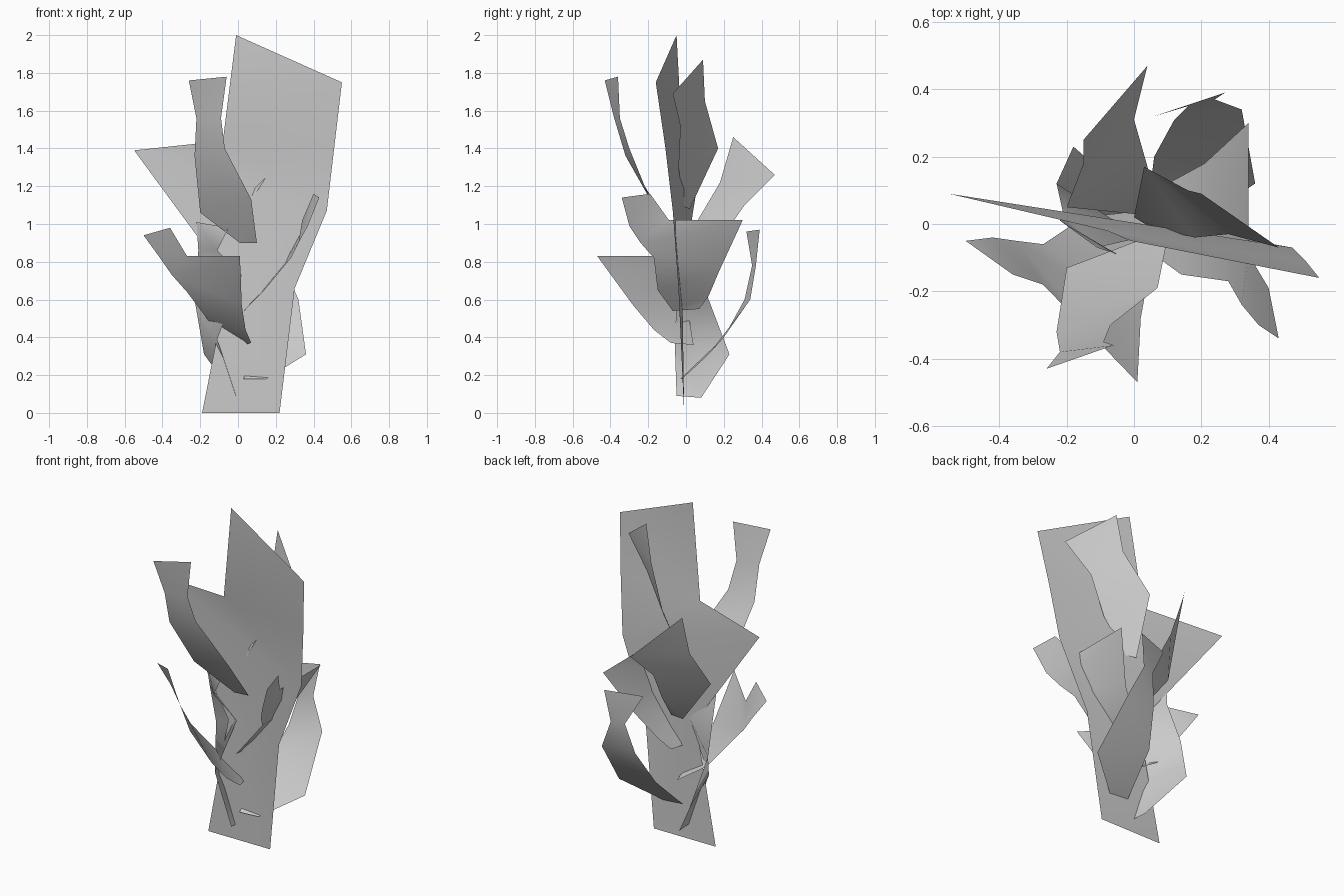
import bpy
import bmesh
from mathutils import Vector

# Remove the default object
default_cube = bpy.data.objects.get("Cube")
if default_cube:
    bpy.data.objects.remove(default_cube, do_unlink=True)


def make_material(name, colour):
    material = bpy.data.materials.new(name)
    material.use_nodes = True
    material.diffuse_color = colour
    shader = material.node_tree.nodes["Principled BSDF"]
    shader.inputs["Base Color"].default_value = colour
    return material


pale_grey = make_material("pale_grey", (.6, .6, .6, 1))


def make_leaf(name, left_edge, right_edge, smooth_angle=.8):
    """Bridge two edges, listed from stem to tip, into one thin blade."""
    mesh = bpy.data.meshes.new(name)
    blade = bmesh.new()
    left_verts = [blade.verts.new(Vector(point)) for point in left_edge]
    right_verts = [blade.verts.new(Vector(point)) for point in right_edge]
    pairs = list(zip(left_verts, right_verts))
    for (near_left, near_right), (far_left, far_right) in zip(pairs, pairs[1:]):
        blade.faces.new((near_left, near_right, far_right, far_left))
    bmesh.ops.triangulate(blade, faces=blade.faces[:], quad_method="SHORT_EDGE")
    bmesh.ops.recalc_face_normals(blade, faces=blade.faces[:])
    blade.to_mesh(mesh)
    blade.free()
    mesh.materials.append(pale_grey)

    leaf = bpy.data.objects.new(name, mesh)
    bpy.context.collection.objects.link(leaf)
    bpy.ops.object.select_all(action="DESELECT")
    leaf.select_set(True)
    bpy.context.view_layer.objects.active = leaf
    bpy.ops.object.shade_smooth_by_angle(angle=smooth_angle)
    return leaf


# Broad upright blade that carries the others
make_leaf(
    "central_blade",
    [(-.19, -.01, 0), (-.05, -.02, .71), (-.55, .09, 1.39),
     (-.08, -.02, 1.44), (-.01, -.05, 2)],
    [(.22, -.01, 0), (.3, -.04, .66), (.47, -.07, 1.07),
     (.51, -.11, 1.41), (.55, -.16, 1.75)],
)

# Curling leaf high on the front
make_leaf(
    "upper_front_leaf",
    [(.01, -.05, .9), (-.2, -.13, 1.06), (-.23, -.32, 1.36),
     (-.22, -.38, 1.56), (-.26, -.43, 1.76)],
    [(.1, -.04, .9), (.07, -.19, 1.13), (-.07, -.3, 1.4),
     (-.09, -.35, 1.56), (-.06, -.36, 1.78)],
)

# Winged leaf low on the front
make_leaf(
    "lower_front_leaf",
    [(.03, .04, .36), (-.15, .02, .48), (-.27, -.06, .64),
     (-.35, -.05, .73), (-.42, -.04, .83), (-.5, -.05, .94)],
    [(.07, -.08, .37), (.04, -.17, .44), (.02, -.28, .57),
     (.01, -.47, .83), (-.27, -.18, .83), (-.36, -.15, .98)],
)

# Winged leaf on the left side
make_leaf(
    "left_leaf",
    [(.03, -.07, .54), (.14, -.15, .65), (.28, -.17, .82),
     (.32, -.24, .9), (.37, -.3, .99), (.43, -.34, 1.14)],
    [(.05, .07, .55), (.1, .12, .62), (.21, .18, .76),
     (.34, .3, 1.02), (.34, -.09, 1.02), (.4, -.19, 1.16)],
)

# Leaf leaning out at the middle of the back
make_leaf(
    "middle_back_leaf",
    [(.07, .04, .74), (.04, .17, .9), (0, .31, 1.1), (.04, .47, 1.26)],
    [(0, .03, .73), (-.2, .05, 1), (-.15, .18, 1.22), (-.15, .25, 1.46)],
)

# Upright leaf behind the top of the blade
make_leaf(
    "upper_back_leaf",
    [(0, .02, 1.08), (.03, .17, 1.4), (.16, .1, 1.65), (.2, .09, 1.87)],
    [(.05, -.01, 1.09), (.18, -.04, 1.3), (.28, -.03, 1.52),
     (.43, -.07, 1.69)],
)

# Curling leaf low on the back
make_leaf(
    "lower_back_leaf",
    [(.03, -.03, .18), (.06, .2, .4), (.12, .31, .6),
     (.16, .35, .78), (.06, .32, .96)],
    [(.15, -.02, .18), (.36, .12, .31), (.32, .34, .6),
     (.24, .37, .78), (.27, .39, .97)],
)

# Winged leaf on the right side
make_leaf(
    "right_leaf",
    [(-.01, .08, .08), (-.18, .23, .31), (-.23, .12, .6),
     (-.21, .03, .86), (-.22, .01, 1.01)],
    [(-.01, -.05, .09), (-.11, -.06, .39), (.02, -.04, .73),
     (-.11, -.07, .86), (-.05, -.09, .98)],
)
